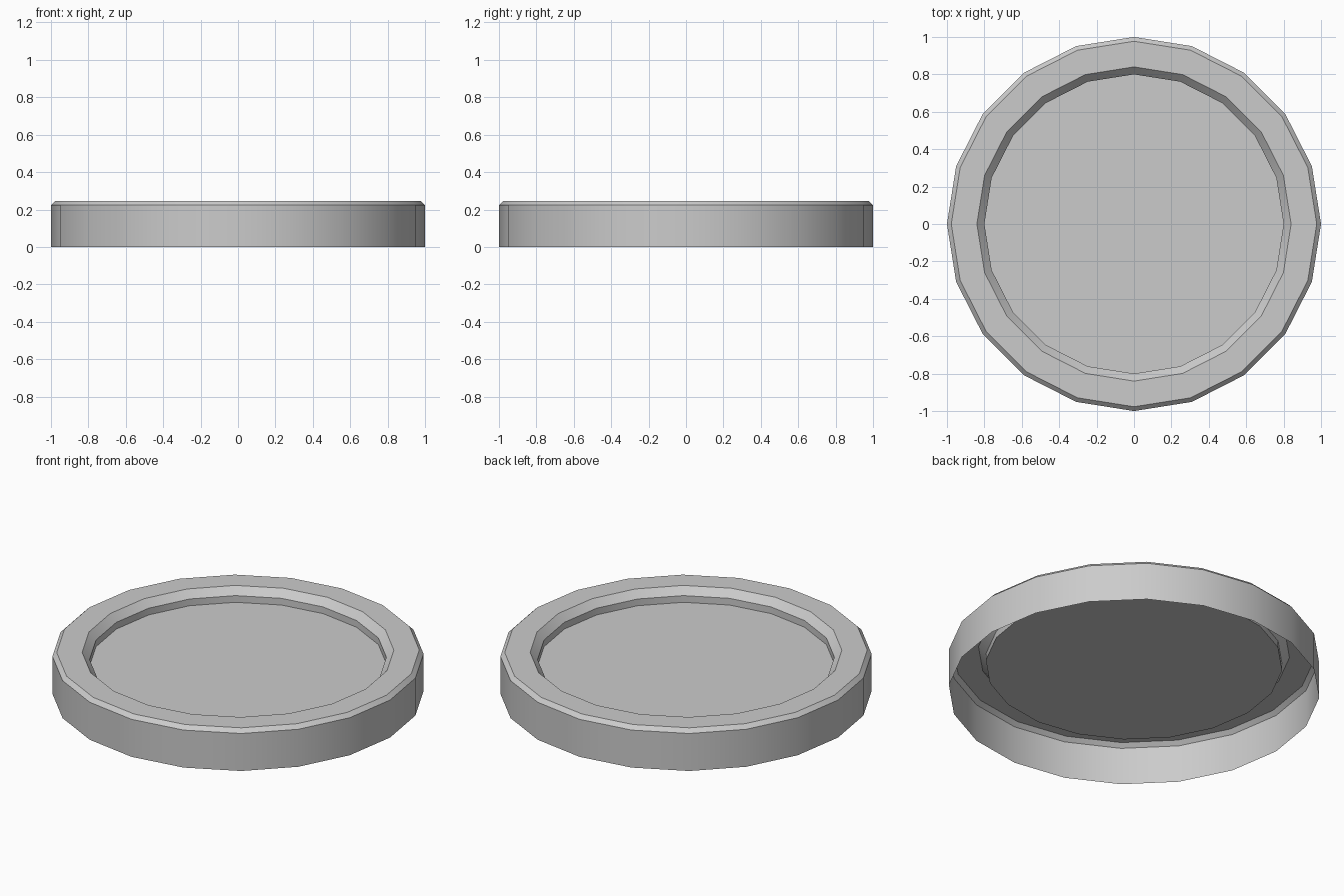
import bpy, bmesh, math

if "Cube" in bpy.data.objects:
    bpy.data.objects.remove(bpy.data.objects["Cube"])

SIDES = 20
# (radius, height) from the open bottom edge up over the rim and down to the recessed panel
PROFILE = [(1.0, 0.0), (1.0, 0.223), (0.977, 0.246),
           (0.84, 0.246), (0.80, 0.204), (0.80, 0.164)]


def ring(bm, radius, z):
    return [bm.verts.new((radius * math.cos(2 * math.pi * i / SIDES),
                          radius * math.sin(2 * math.pi * i / SIDES), z))
            for i in range(SIDES)]


# Lid shell: one open-bottomed sheet revolved from the profile
bm = bmesh.new()
rings = [ring(bm, r, z) for r, z in PROFILE]
for low, high in zip(rings, rings[1:]):
    for i in range(SIDES):
        j = (i + 1) % SIDES
        bm.faces.new((low[i], low[j], high[j], high[i]))

# Recessed centre panel
bm.faces.new(rings[-1])

mesh = bpy.data.meshes.new("round_lid")
bm.to_mesh(mesh)
bm.free()
lid = bpy.data.objects.new("round_lid", mesh)
bpy.context.collection.objects.link(lid)

# Smooth round the wall, crisp at the bevels
bpy.context.view_layer.objects.active = lid
lid.select_set(True)
bpy.ops.object.shade_smooth_by_angle(angle=math.radians(30))
